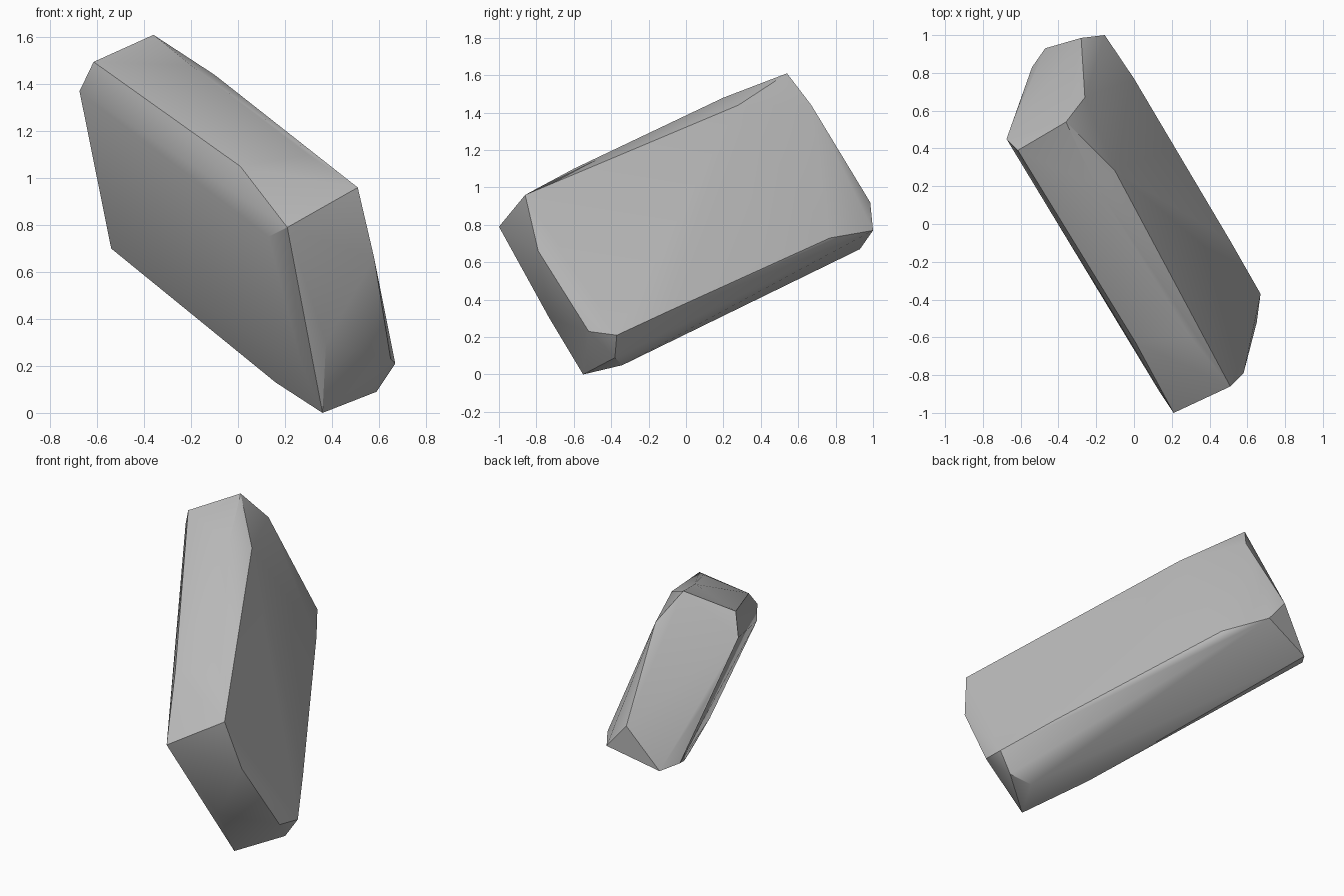
import bpy, bmesh, math

if "Cube" in bpy.data.objects:
    bpy.data.objects.remove(bpy.data.objects["Cube"])

# Corner rings of the slanted slab, from the upper rim to the underside
upper_rim = [(-0.36, 0.54, 1.61), (-0.26, 0.67, 1.44), (-0.10, 0.28, 1.44),
             (0.24, -0.40, 1.16), (0.51, -0.86, 0.96), (0.30, -0.60, 1.10),
             (-0.20, 0.20, 1.48), (-0.615, 0.39, 1.495), (0.01, -0.63, 1.05)]
left_side = [(-0.675, 0.45, 1.37), (-0.34, -0.08, 1.11), (-0.07, -0.50, 0.93),
             (0.13, -0.88, 0.75), (0.27, -0.62, 0.21), (-0.605, 0.64, 1.06)]
front_end = [(0.21, -1.0, 0.79), (0.375, -0.73, 0.30), (0.36, -0.55, 0.0),
             (0.58, -0.79, 0.66), (0.65, -0.52, 0.23)]
right_side = [(0.67, -0.37, 0.21), (0.59, -0.38, 0.09), (0.51, -0.09, 0.34),
              (0.205, 0.40, 0.60), (0.0, 0.77, 0.73)]
underside = [(0.47, -0.34, 0.05), (0.16, -0.21, 0.13), (-0.32, 0.52, 0.53)]
back_end = [(-0.54, 0.83, 0.70), (-0.47, 0.93, 0.67), (-0.28, 0.985, 0.92),
            (-0.155, 1.0, 0.77)]

# Rock: the hull wrapped around the corners
bm = bmesh.new()
for co in upper_rim + left_side + front_end + right_side + underside + back_end:
    bm.verts.new(co)
hull = bmesh.ops.convex_hull(bm, input=bm.verts[:])
loose = {g for g in hull["geom_interior"] + hull["geom_unused"]
         if isinstance(g, bmesh.types.BMVert)}
bmesh.ops.delete(bm, geom=list(loose), context='VERTS')
bmesh.ops.recalc_face_normals(bm, faces=bm.faces[:])
mesh = bpy.data.meshes.new("rock")
bm.to_mesh(mesh)
bm.free()

rock = bpy.data.objects.new("rock", mesh)
bpy.context.collection.objects.link(rock)

# Plain grey stone
stone = bpy.data.materials.new("grey stone")
stone.diffuse_color = (0.5, 0.5, 0.5, 1)
stone.use_nodes = True
stone.node_tree.nodes["Principled BSDF"].inputs["Base Color"].default_value = stone.diffuse_color
mesh.materials.append(stone)

# Soft faces with crisp ridges
bpy.context.view_layer.objects.active = rock
rock.select_set(True)
bpy.ops.object.shade_smooth_by_angle(angle=math.radians(30))
